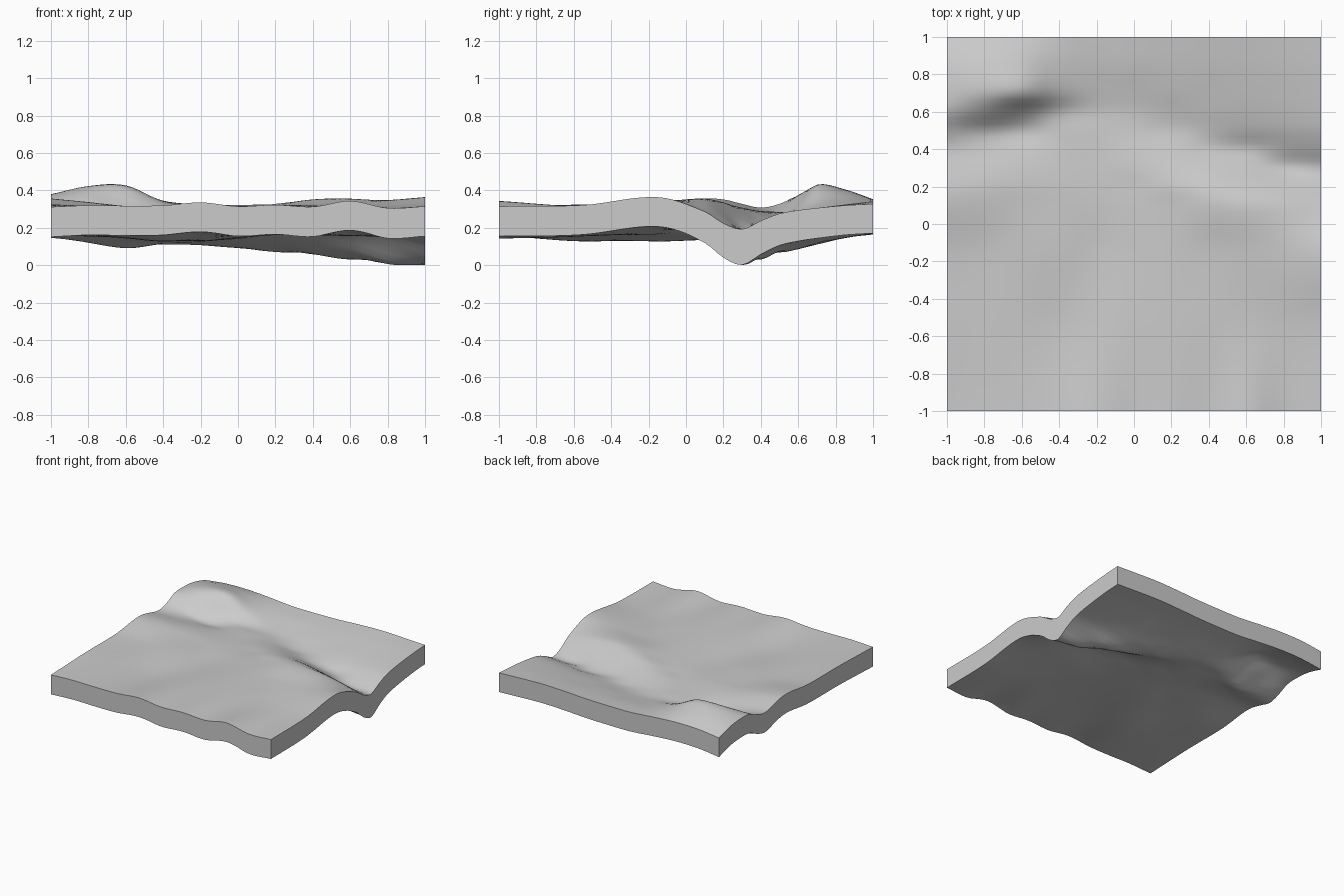
import bpy, bmesh, math

if "Cube" in bpy.data.objects:
    bpy.data.objects.remove(bpy.data.objects["Cube"])

# Cross-section profiles: y station -> heights (thousandths) at x = -1 .. 1 every 0.2
PROFILES = {
    -1.0: (322, 330, 328, 330, 346, 325, 333, 323, 354, 316, 325),
    -0.55: (335, 328, 316, 303, 315, 325, 331, 330, 326, 325, 332),
    -0.15: (338, 325, 323, 316, 303, 318, 330, 335, 346, 358, 374),
    0.1: (366, 346, 325, 315, 309, 317, 334, 362, 365, 340, 297),
    0.2: (362, 346, 326, 314, 308, 314, 338, 346, 321, 280, 234),
    0.3: (338, 328, 316, 307, 304, 313, 317, 296, 256, 207, 203),
    0.4: (318, 304, 296, 298, 299, 299, 284, 250, 226, 236, 248),
    0.5: (338, 304, 274, 292, 294, 280, 258, 258, 264, 276, 286),
    0.6: (382, 382, 335, 296, 287, 275, 270, 280, 291, 299, 304),
    0.7: (390, 432, 433, 345, 302, 290, 293, 299, 310, 315, 316),
    0.85: (378, 412, 408, 355, 323, 318, 318, 326, 334, 334, 330),
    1.0: (338, 360, 362, 350, 334, 333, 336, 346, 352, 346, 338),
}
XS = [-1 + 0.2 * i for i in range(11)]
YS = sorted(PROFILES)


def spline(ts, vs, t):
    """Smooth curve through uneven stations."""
    n = len(ts)
    i = 0
    while i < n - 2 and t > ts[i + 1]:
        i += 1

    def slope(k):
        a, b = max(k - 1, 0), min(k + 1, n - 1)
        return (vs[b] - vs[a]) / (ts[b] - ts[a])

    h = ts[i + 1] - ts[i]
    u = (t - ts[i]) / h
    return ((2 * u**3 - 3 * u**2 + 1) * vs[i] + (u**3 - 2 * u**2 + u) * h * slope(i)
            + (3 * u**2 - 2 * u**3) * vs[i + 1] + (u**3 - u**2) * h * slope(i + 1))


def height(x, y):
    return spline(YS, [spline(XS, PROFILES[k], x) for k in YS], y) / 1000


# Terrain slab: flat grid extruded, then both skins follow the height profiles
bm = bmesh.new()
bmesh.ops.create_grid(bm, x_segments=60, y_segments=60, size=1)
top = bmesh.ops.extrude_face_region(bm, geom=bm.faces[:], use_keep_orig=True)["geom"]
top_verts = {v for v in top if isinstance(v, bmesh.types.BMVert)}
for v in bm.verts:
    z = height(v.co.x, v.co.y)
    # the underside is a little deeper beneath the valley
    v.co.z = z if v in top_verts else z - 0.157 - 0.26 * max(0, 0.335 - z)
low = min(v.co.z for v in bm.verts)
for v in bm.verts:
    v.co.z -= low
bmesh.ops.recalc_face_normals(bm, faces=bm.faces[:])
mesh = bpy.data.meshes.new("terrain_slab")
bm.to_mesh(mesh)
bm.free()
slab = bpy.data.objects.new("terrain_slab", mesh)
bpy.context.collection.objects.link(slab)
bpy.context.view_layer.objects.active = slab
slab.select_set(True)
bpy.ops.object.shade_smooth_by_angle(angle=math.radians(40))
